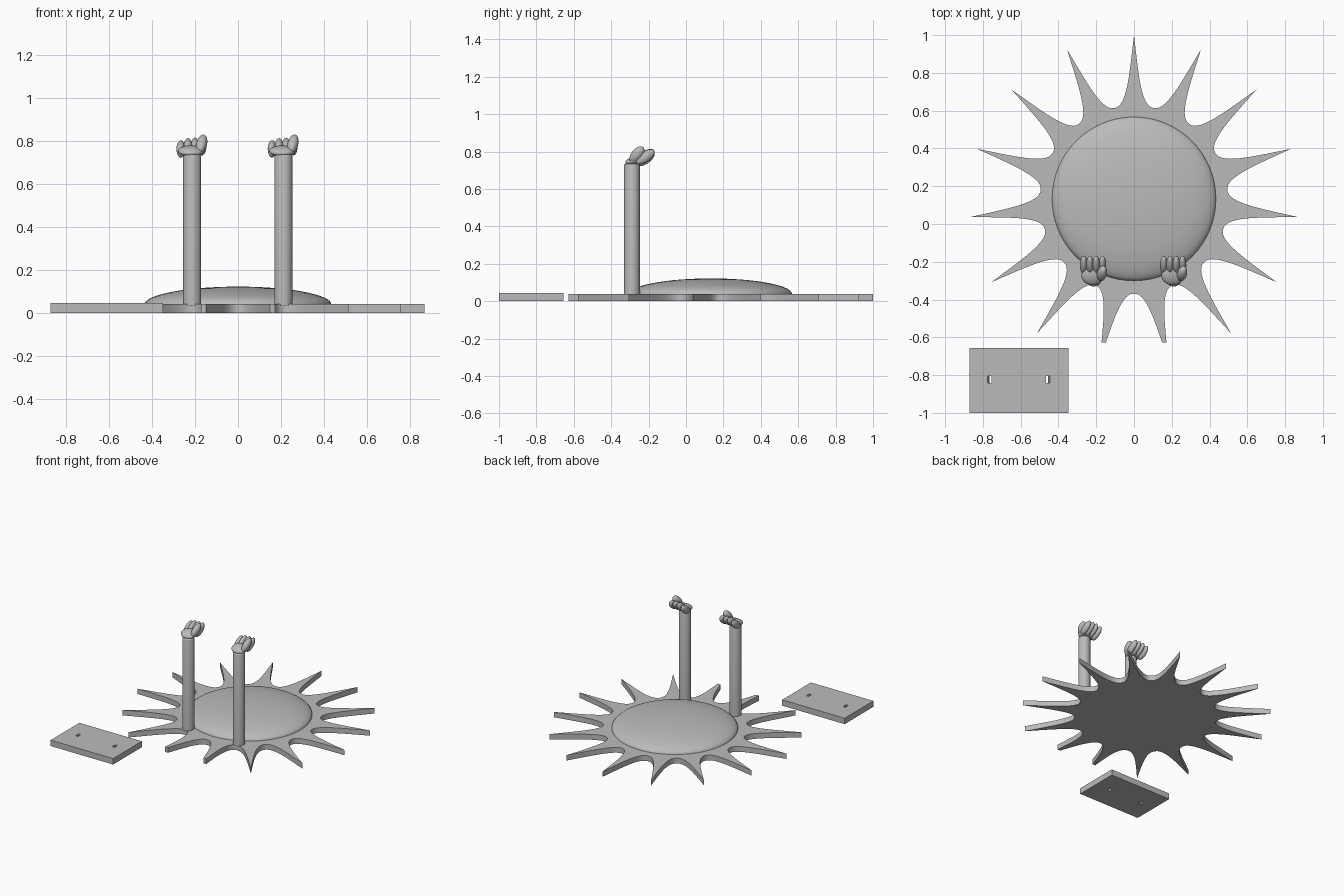
import bpy
import bmesh
import math
from mathutils import Vector, Matrix, Euler

cube = bpy.data.objects.get("Cube")
if cube:
    bpy.data.objects.remove(cube, do_unlink=True)

grey = bpy.data.materials.new("plain_grey")
grey.use_nodes = True
grey.diffuse_color = (0.5, 0.5, 0.5, 1)
grey.node_tree.nodes["Principled BSDF"].inputs["Base Color"].default_value = (0.5, 0.5, 0.5, 1)


def finish(name, bm, smooth=True):
    """Turn a bmesh into a grey object."""
    bmesh.ops.recalc_face_normals(bm, faces=bm.faces[:])
    mesh = bpy.data.meshes.new(name)
    bm.to_mesh(mesh)
    bm.free()
    mesh.materials.append(grey)
    obj = bpy.data.objects.new(name, mesh)
    bpy.context.collection.objects.link(obj)
    if smooth:
        bpy.ops.object.select_all(action='DESELECT')
        obj.select_set(True)
        bpy.context.view_layer.objects.active = obj
        bpy.ops.object.shade_smooth_by_angle(angle=math.radians(35))
    return obj


def add_ellipsoid(bm, centre, radii, tilt=(0, 0, 0)):
    matrix = (Matrix.Translation(centre)
              @ Euler([math.radians(a) for a in tilt]).to_matrix().to_4x4()
              @ Matrix.Diagonal((*radii, 1)))
    bmesh.ops.create_uvsphere(bm, u_segments=24, v_segments=14, radius=1, matrix=matrix)


def bezier(points, t):
    a, b, c, d = (Vector(p) for p in points)
    s = 1 - t
    return a * s**3 + b * 3 * s * s * t + c * 3 * s * t * t + d * t**3


# Sun plate: one curved half ray, mirrored and repeated around the centre
RAYS, SUN_Y, PLATE_TOP = 15, 0.128, 0.04
ray_curve = [(0.872, 0), (0.66, 0.025), (0.497, 0.036), (0.486, 0.103)]
half = [bezier(ray_curve, i / 14) for i in range(15)]
ray = [Vector((-p.y, p.x)) for p in reversed(half)] + [Vector((p.y, p.x)) for p in half[1:-1]]
bm = bmesh.new()
outline = []
for i in range(RAYS):
    turn = Matrix.Rotation(-i * math.tau / RAYS, 2)
    for p in ray:
        q = turn @ p
        outline.append(bm.verts.new((q.x, q.y + SUN_Y, 0)))
face = bm.faces.new(outline)
top = bmesh.ops.extrude_face_region(bm, geom=[face])["geom"]
bmesh.ops.translate(bm, vec=(0, 0, PLATE_TOP),
                    verts=[v for v in top if isinstance(v, bmesh.types.BMVert)])
# Trim the two front rays
cut = bmesh.ops.bisect_plane(bm, geom=bm.verts[:] + bm.edges[:] + bm.faces[:],
                             plane_co=(0, -0.627, 0), plane_no=(0, -1, 0), clear_outer=True)
bmesh.ops.holes_fill(bm, edges=[e for e in bm.edges if e.is_boundary])
finish("sun_plate", bm)

# Shallow dome on the plate
bm = bmesh.new()
add_ellipsoid(bm, (0, 0, 0), (1, 1, 1))
bm.clear()
bmesh.ops.create_uvsphere(bm, u_segments=64, v_segments=32, radius=1)
bmesh.ops.bisect_plane(bm, geom=bm.verts[:] + bm.edges[:] + bm.faces[:],
                       plane_co=(0, 0, 0), plane_no=(0, 0, -1), clear_outer=True)
bmesh.ops.scale(bm, vec=(0.434, 0.434, 0.083), verts=bm.verts[:])
bmesh.ops.translate(bm, vec=(0, 0.133, PLATE_TOP - 0.001), verts=bm.verts[:])
finish("dome", bm)

# Arms and hands; both hands have the same orientation
ARM_Y = -0.289
for side, x in (("right", -0.213), ("left", 0.211)):
    bm = bmesh.new()
    bmesh.ops.create_cone(bm, cap_ends=True, segments=32, radius1=0.042, radius2=0.042, depth=0.7,
                          matrix=Matrix.Translation((x, ARM_Y, 0.385)))
    rim = [e for e in bm.edges if all(v.co.z > 0.7 for v in e.verts)]
    bmesh.ops.bevel(bm, geom=rim, offset=0.008, segments=3, profile=0.5, affect='EDGES')
    finish(side + "_arm", bm)

    bm = bmesh.new()
    add_ellipsoid(bm, (x - 0.006, -0.272, 0.752), (0.06, 0.054, 0.023), (14, 0, 0))
    finish(side + "_palm", bm)

    bm = bmesh.new()
    for i, height in enumerate((0.762, 0.772, 0.774, 0.772)):
        add_ellipsoid(bm, (x - 0.053 + i * 0.033, -0.218, height),
                      (0.02, 0.058, 0.028), (35, 0, 0))
    finish(side + "_fingers", bm)

    bm = bmesh.new()
    add_ellipsoid(bm, (x + 0.044, -0.262, 0.784), (0.025, 0.03, 0.053), (-38, 14, 0))
    finish(side + "_thumb", bm)

# Separate slab with two slanted slots
SLAB_X, SLAB_Y = -0.61, -0.828
bm = bmesh.new()
bmesh.ops.create_cube(bm, size=1, matrix=Matrix.Translation((SLAB_X, SLAB_Y, 0.0225))
                      @ Matrix.Diagonal((0.524, 0.344, 0.045, 1)))
slab = finish("slab", bm, smooth=False)

bm = bmesh.new()
for s in (-1, 1):
    bmesh.ops.create_cube(bm, size=1, matrix=Matrix.Translation((SLAB_X + s * 0.149, SLAB_Y + 0.004, 0.0225))
                          @ Matrix.Rotation(s * math.radians(14), 4, 'Y')
                          @ Matrix.Diagonal((0.02, 0.036, 0.1, 1)))
cutter = finish("slot_cutter", bm, smooth=False)
cutter.hide_render = True
mod = slab.modifiers.new("slots", 'BOOLEAN')
mod.operation = 'DIFFERENCE'
mod.solver = 'EXACT'
mod.object = cutter
bpy.ops.object.select_all(action='DESELECT')
slab.select_set(True)
bpy.context.view_layer.objects.active = slab
bpy.ops.object.modifier_apply(modifier=mod.name)
bpy.data.objects.remove(cutter, do_unlink=True)
